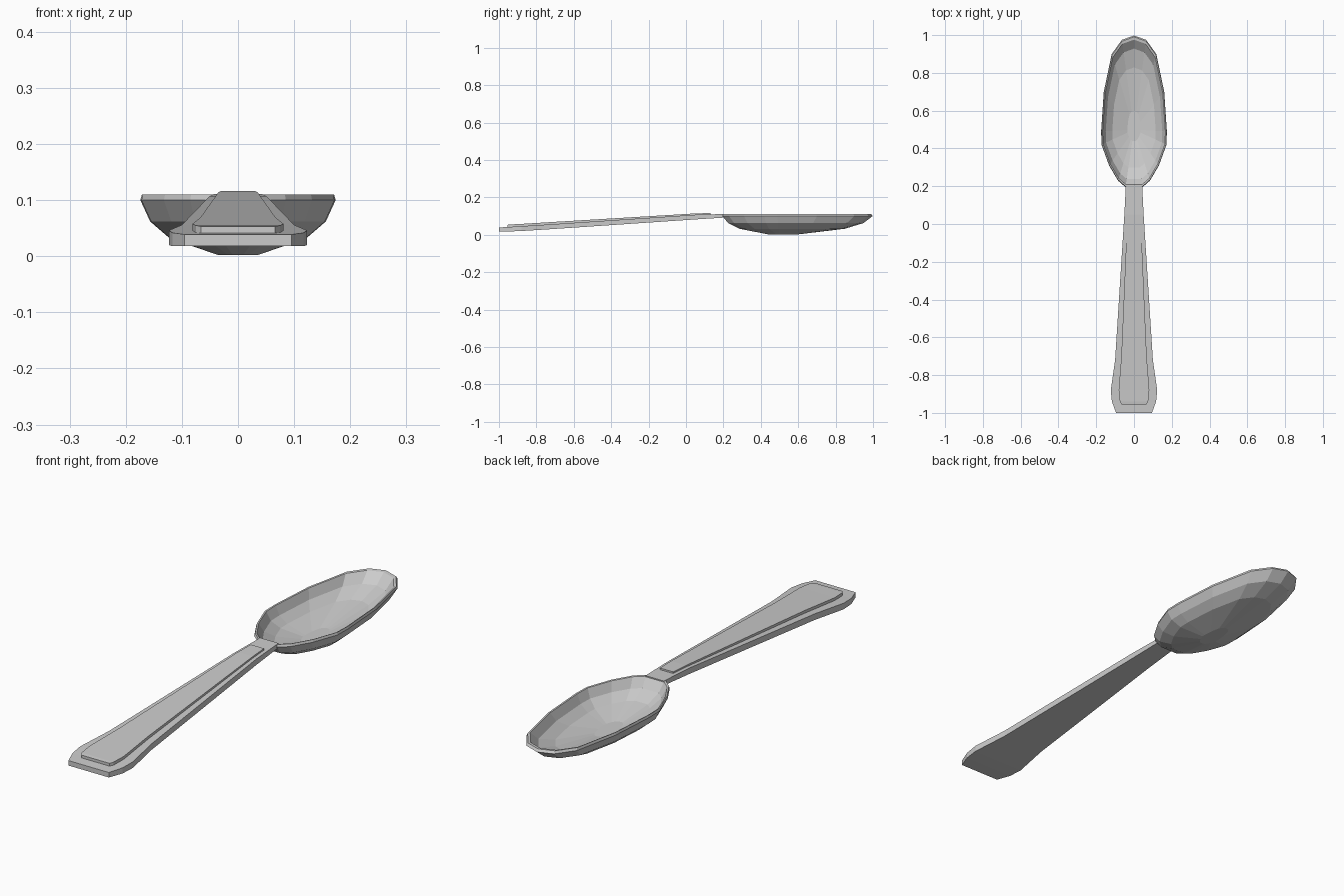
import bpy, bmesh

if "Cube" in bpy.data.objects:
    bpy.data.objects.remove(bpy.data.objects["Cube"])


def finish(name, bm):
    bmesh.ops.recalc_face_normals(bm, faces=bm.faces)
    mesh = bpy.data.meshes.new(name)
    bm.to_mesh(mesh)
    bm.free()
    obj = bpy.data.objects.new(name, mesh)
    bpy.context.collection.objects.link(obj)
    return obj


def loft(name, rings):
    """Skin a list of equal-length rings and cap both ends."""
    bm = bmesh.new()
    loops = [[bm.verts.new(p) for p in ring] for ring in rings]
    n = len(loops[0])
    for a, b in zip(loops, loops[1:]):
        for i in range(n):
            j = (i + 1) % n
            bm.faces.new((a[i], a[j], b[j], b[i]))
    bm.faces.new(loops[0])
    bm.faces.new(loops[-1])
    return finish(name, bm)


def slab(name, sections):
    """Symmetric bar from (y, half width, bottom z, top z) sections."""
    return loft(name, [[(-w, y, b), (w, y, b), (w, y, t), (-w, y, t)]
                       for y, w, b, t in sections])


# Bowl: right half of the rim outline (half width, y), mirrored to a closed loop
half = [(0.045, 0.195), (0.085, 0.23), (0.132, 0.31), (0.172, 0.42), (0.174, 0.49),
        (0.160, 0.70), (0.118, 0.90), (0.064, 0.975)]
outline = half + [(0, 0.998)] + [(-x, y) for x, y in reversed(half)]

# Outer shell from the bottom up, over the rim and down the inside: (scale, z)
profile = [(0.20, 0.002), (0.70, 0.032), (0.90, 0.062), (1.0, 0.10), (0.985, 0.11),
           (0.955, 0.108), (0.86, 0.070), (0.66, 0.042), (0.20, 0.014)]
center_y = 0.5
loft("bowl", [[(x * s, center_y + (y - center_y) * s, z) for x, y in outline]
              for s, z in profile])

# Handle: flared bar rising toward the bowl
slab("handle", [(-1.0, 0.095, 0.018, 0.039), (-0.94, 0.117, 0.018, 0.042),
                (-0.88, 0.123, 0.020, 0.046), (-0.72, 0.100, 0.030, 0.056),
                (0.05, 0.051, 0.082, 0.107), (0.21, 0.043, 0.092, 0.111)])

# Raised panel on the handle
slab("handle_panel", [(-0.955, 0.066, 0.035, 0.053), (-0.94, 0.075, 0.036, 0.055),
                      (-0.88, 0.081, 0.040, 0.058), (-0.70, 0.067, 0.050, 0.069),
                      (0.05, 0.035, 0.100, 0.114), (0.13, 0.031, 0.104, 0.116)])
